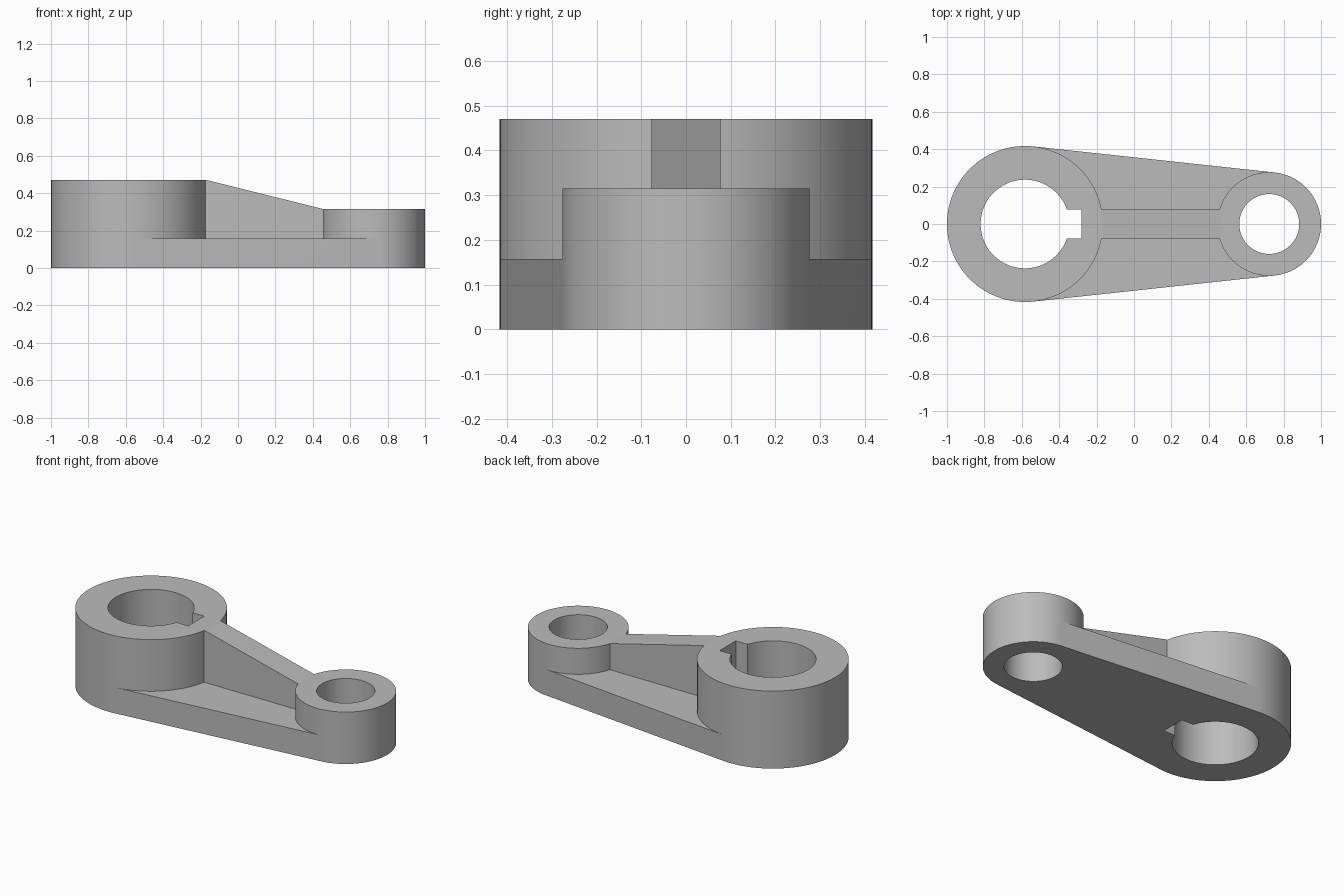
import bpy, bmesh
from math import acos, asin, cos, sin, pi

if "Cube" in bpy.data.objects:
    bpy.data.objects.remove(bpy.data.objects["Cube"], do_unlink=True)

# Main dimensions
BIG_X, BIG_R, BIG_BORE, BIG_H = -0.583, 0.417, 0.237, 0.47
SMALL_X, SMALL_R, SMALL_BORE, SMALL_H = 0.723, 0.277, 0.16, 0.315
PLATE_H, RIB_HALF, KEY_X = 0.157, 0.077, -0.28
TANGENT = acos((BIG_R - SMALL_R) / (SMALL_X - BIG_X))

steel = bpy.data.materials.new("grey steel")
GREY = (0.5, 0.5, 0.5, 1)
steel.diffuse_color = GREY
steel.use_nodes = True
steel.node_tree.nodes["Principled BSDF"].inputs["Base Color"].default_value = GREY


def arc(cx, r, start, end, steps=48):
    angles = [start + (end - start) * i / steps for i in range(steps + 1)]
    return [(cx + r * cos(a), r * sin(a)) for a in angles]


def ring(cx, r):
    """Full circle with vertices at the tangent points."""
    return (arc(cx, r, TANGENT, 2 * pi - TANGENT)
            + arc(cx, r, -TANGENT, TANGENT)[1:-1])


def extrude(name, outline, low, high, upright=False):
    """Extrude an outline along z, or along y when upright."""
    bm = bmesh.new()
    place = (lambda u, v: (u, low, v)) if upright else (lambda u, v: (u, v, low))
    face = bm.faces.new([bm.verts.new(place(u, v)) for u, v in outline])
    depth = high - low
    made = bmesh.ops.extrude_face_region(bm, geom=[face])["geom"]
    bmesh.ops.translate(bm, verts=[g for g in made if isinstance(g, bmesh.types.BMVert)],
                        vec=(0, depth, 0) if upright else (0, 0, depth))
    bmesh.ops.recalc_face_normals(bm, faces=bm.faces)
    mesh = bpy.data.meshes.new(name)
    bm.to_mesh(mesh)
    bm.free()
    mesh.materials.append(steel)
    obj = bpy.data.objects.new(name, mesh)
    bpy.context.collection.objects.link(obj)
    return obj


def combine(body, other, operation):
    bpy.context.view_layer.objects.active = body
    mod = body.modifiers.new(other.name, "BOOLEAN")
    mod.operation, mod.solver, mod.object = operation, "EXACT", other
    bpy.ops.object.modifier_apply(modifier=mod.name)
    bpy.data.objects.remove(other, do_unlink=True)


# Tapered base plate, tangent to both bosses
plate_outline = (arc(BIG_X, BIG_R, TANGENT, 2 * pi - TANGENT)
                 + arc(SMALL_X, SMALL_R, -TANGENT, TANGENT))
lever = extrude("lever_arm", plate_outline, 0, PLATE_H)

# Bosses standing on the plate
combine(lever, extrude("large_boss", ring(BIG_X, BIG_R), PLATE_H, BIG_H), "UNION")
combine(lever, extrude("small_boss", ring(SMALL_X, SMALL_R), PLATE_H, SMALL_H), "UNION")

# Sloping rib, with its ends buried in the boss walls
rib_profile = [(-0.2, 0.1), (0.5, 0.1), (0.5, 0.3), (0.457, SMALL_H),
               (-0.166, BIG_H), (-0.173, BIG_H), (-0.2, 0.46)]
combine(lever, extrude("rib", rib_profile, -RIB_HALF, RIB_HALF, upright=True), "UNION")

# Large bore with keyway, and small bore
key_angle = asin(RIB_HALF / BIG_BORE)
keyed_bore = (arc(BIG_X, BIG_BORE, key_angle, 2 * pi - key_angle, 80)
              + [(KEY_X, -RIB_HALF), (KEY_X, RIB_HALF)])
combine(lever, extrude("keyed_bore", keyed_bore, -0.1, 0.6), "DIFFERENCE")
combine(lever, extrude("small_bore", ring(SMALL_X, SMALL_BORE), -0.1, 0.6), "DIFFERENCE")

# Smooth round walls, crisp edges
bpy.ops.object.select_all(action="DESELECT")
lever.select_set(True)
bpy.context.view_layer.objects.active = lever
bpy.ops.object.shade_smooth_by_angle(angle=pi / 6)
